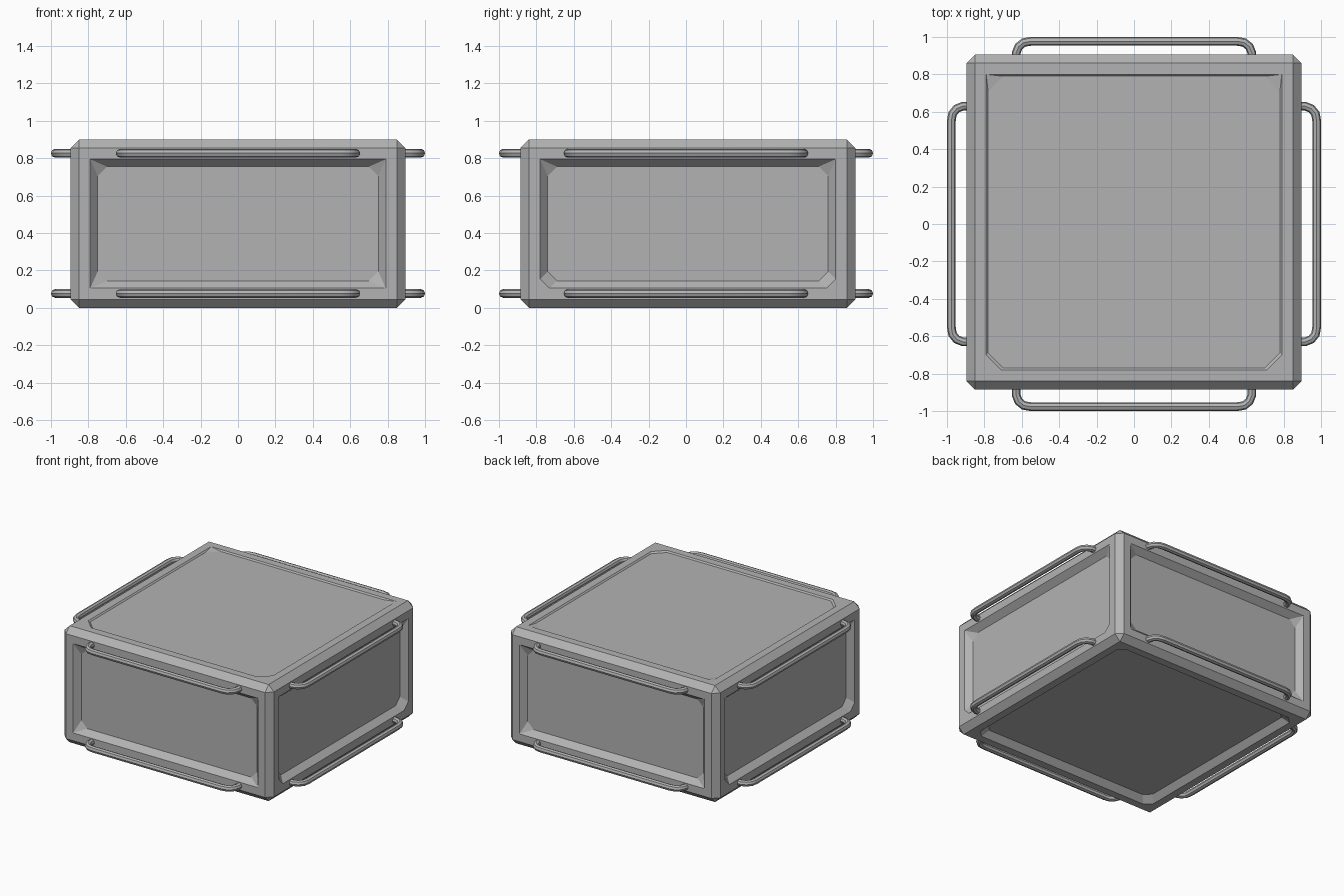
import bpy
import bmesh
from mathutils import Vector

cube = bpy.data.objects.get("Cube")
if cube:
    bpy.data.objects.remove(cube, do_unlink=True)

SIZE = Vector((1.79, 1.79, 0.9))
CENTRE = Vector((0, 0.01, 0.45))
CHAMFER = 0.045

metal = bpy.data.materials.new("grey_metal")
metal.use_nodes = True
GREY = (0.45, 0.45, 0.45, 1)
metal.diffuse_color = GREY
metal.node_tree.nodes["Principled BSDF"].inputs["Base Color"].default_value = GREY


def recess_face(bm, face, inset, depth, corner, is_cut):
    """Replace a face by a frame, sloped walls, corner facets and a sunken panel."""
    normal = face.normal.copy()
    outer = list(face.verts)
    middle = face.calc_center_median()
    count = len(outer)
    bm.faces.remove(face)
    rims, floors = [], []
    for i, vert in enumerate(outer):
        back = (outer[i - 1].co - vert.co).normalized()
        ahead = (outer[(i + 1) % count].co - vert.co).normalized()
        tip = vert.co + (back + ahead) * 0.06
        low = tip + (back + ahead) * inset - normal * depth
        points = [tip + back * corner, tip + ahead * corner] if is_cut(vert.co - middle) else [tip]
        rims.append([bm.verts.new(p) for p in points])
        floors.append([bm.verts.new(low + back * corner), bm.verts.new(low + ahead * corner)])
    for i, vert in enumerate(outer):
        j = (i + 1) % count
        rim, floor = rims[i], floors[i]
        bm.faces.new((vert, outer[j], rims[j][0], rim[-1]))
        bm.faces.new((rim[-1], rims[j][0], floors[j][0], floor[-1]))
        bm.faces.new(rim + floor[::-1])
        if len(rim) == 2:
            bm.faces.new((vert, rim[1], rim[0]))
    bm.faces.new([v for pair in floors for v in pair])


# Chamfered crate with a recessed panel on every face
bm = bmesh.new()
bmesh.ops.create_cube(bm, size=1)
bmesh.ops.scale(bm, vec=SIZE, verts=bm.verts)
bmesh.ops.translate(bm, vec=CENTRE, verts=bm.verts)
bmesh.ops.bevel(bm, geom=bm.edges[:], offset=CHAMFER, segments=1, affect='EDGES')
bm.normal_update()
for face in [f for f in bm.faces if f.calc_area() > 0.5]:
    n = face.normal
    if n.z > 0.5:
        recess_face(bm, face, 0.01, 0.01, 0.08, lambda p: p.y < 0)
    elif n.z < -0.5:
        recess_face(bm, face, 0.04, 0.045, 0.05, lambda p: True)
    elif abs(n.x) > 0.5:
        recess_face(bm, face, 0.04, 0.045, 0.05, lambda p: p.z < 0)
    else:
        recess_face(bm, face, 0.04, 0.045, 0.05, lambda p: False)
bmesh.ops.recalc_face_normals(bm, faces=bm.faces)
mesh = bpy.data.meshes.new("crate_body")
bm.to_mesh(mesh)
bm.free()
mesh.materials.append(metal)
body = bpy.data.objects.new("crate_body", mesh)
bpy.context.collection.objects.link(body)


# Bent handrails, two on each side
def add_rail(name, along, outward, z):
    half = [(0.63, 0.87), (0.63, 0.915), (0.617, 0.948), (0.59, 0.97), (0.55, 0.977)]
    path = half + [(-a, b) for a, b in reversed(half)]
    curve = bpy.data.curves.new(name, 'CURVE')
    curve.dimensions = '3D'
    curve.bevel_depth = 0.0235
    curve.bevel_resolution = 2
    spline = curve.splines.new('POLY')
    spline.points.add(len(path) - 1)
    for point, (a, b) in zip(spline.points, path):
        point.co = (*(along * a + outward * b + Vector((0, 0, z))), 1)
    curve.materials.append(metal)
    rail = bpy.data.objects.new(name, curve)
    bpy.context.collection.objects.link(rail)
    bpy.ops.object.select_all(action='DESELECT')
    rail.select_set(True)
    bpy.context.view_layer.objects.active = rail
    bpy.ops.object.convert(target='MESH')
    bpy.ops.object.shade_smooth_by_angle()


X, Y = Vector((1, 0, 0)), Vector((0, 1, 0))
for side, along, outward in (("front", X, -Y), ("back", X, Y), ("left", Y, X), ("right", Y, -X)):
    for level, z in (("lower", 0.077), ("upper", 0.827)):
        add_rail(f"{side}_{level}_rail", along, outward, z)
